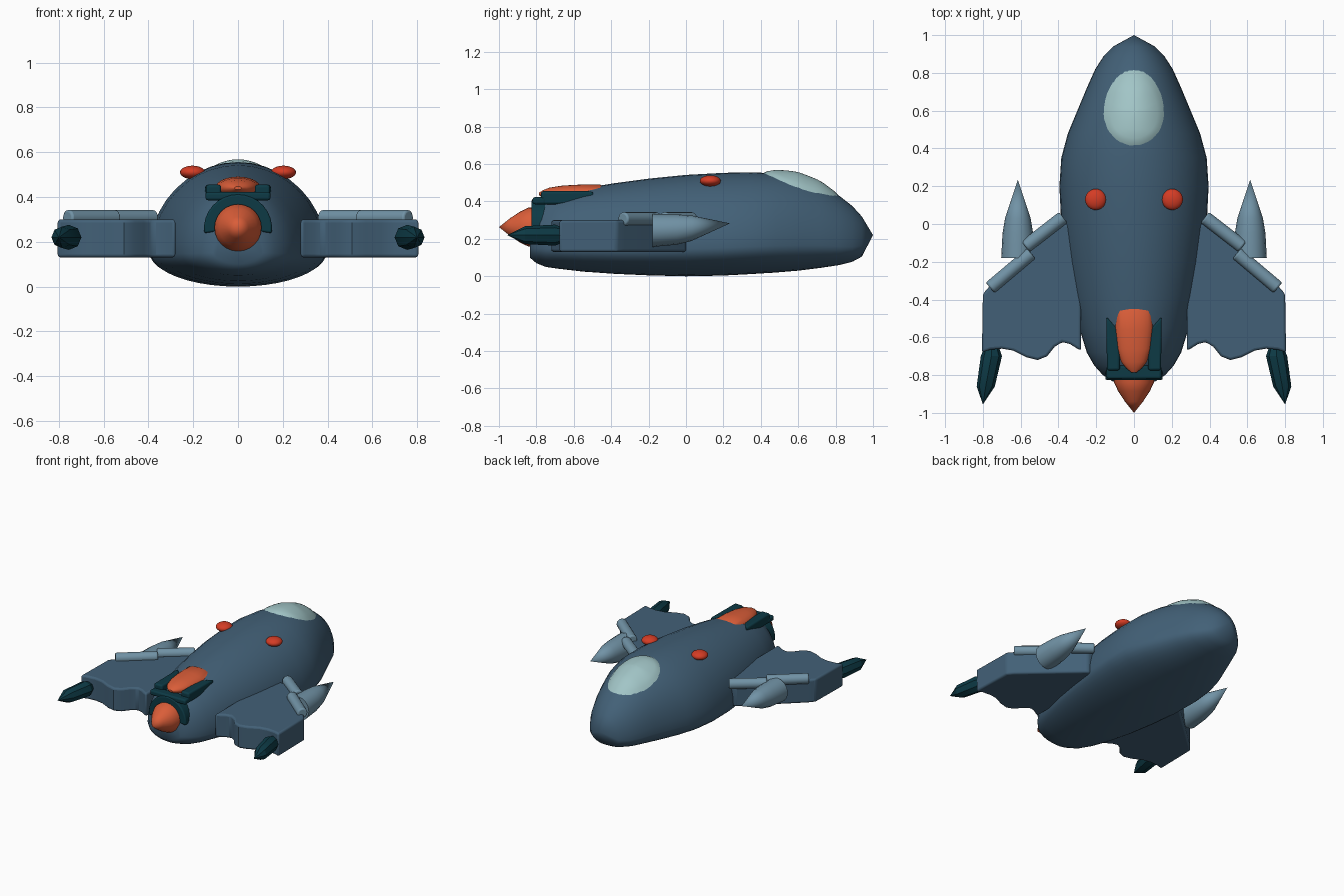
import bpy, bmesh, math
from mathutils import Vector, Matrix

if "Cube" in bpy.data.objects:
    bpy.data.objects.remove(bpy.data.objects["Cube"])


def material(name, rgb):
    m = bpy.data.materials.new(name)
    m.diffuse_color = (*rgb, 1)
    m.use_nodes = True
    m.node_tree.nodes["Principled BSDF"].inputs["Base Color"].default_value = m.diffuse_color
    return m


BLUE = material("hull_blue", (0.055, 0.118, 0.185))
STEEL = material("steel_blue", (0.165, 0.29, 0.38))
TEAL = material("dark_teal", (0.004, 0.042, 0.06))
ORANGE = material("orange", (0.70, 0.11, 0.04))
RED = material("red", (0.66, 0.045, 0.018))
GLASS = material("pale_glass", (0.36, 0.56, 0.57))


def finish(name, bm, mat, mirror=False, bevel=0, angle=35):
    bmesh.ops.recalc_face_normals(bm, faces=bm.faces)
    me = bpy.data.meshes.new(name)
    bm.to_mesh(me)
    bm.free()
    me.materials.append(mat)
    for p in me.polygons:
        p.use_smooth = True
    me.set_sharp_from_angle(angle=math.radians(angle))
    ob = bpy.data.objects.new(name, me)
    bpy.context.collection.objects.link(ob)
    if bevel:
        b = ob.modifiers.new("bevel", 'BEVEL')
        b.width, b.segments, b.limit_method = bevel, 3, 'ANGLE'
        b.angle_limit = math.radians(40)
    if mirror:
        ob.modifiers.new("mirror", 'MIRROR')
    return ob


def loft(rings):
    bm = bmesh.new()
    vs = [[bm.verts.new(p) for p in r] for r in rings]
    n = len(rings[0])
    for a, b in zip(vs, vs[1:]):
        for i in range(n):
            j = (i + 1) % n
            bm.faces.new((a[i], a[j], b[j], b[i]))
    bm.faces.new(vs[0])
    bm.faces.new(vs[-1][::-1])
    bmesh.ops.remove_doubles(bm, verts=bm.verts, dist=0.0005)
    return bm


def spindle(sections, sides, zscale=1.0):
    """Rings (x, y, z, radius) facing along y."""
    return loft([[(x + r * math.cos(2 * math.pi * i / sides), y,
                   z + r * zscale * math.sin(2 * math.pi * i / sides))
                  for i in range(sides)] for x, y, z, r in sections])


def prism(points, depth):
    """Polygon of 3D points pushed along a vector."""
    bm = bmesh.new()
    f = bm.faces.new([bm.verts.new(p) for p in points])
    res = bmesh.ops.extrude_face_region(bm, geom=[f])
    bmesh.ops.translate(bm, vec=depth, verts=[v for v in res["geom"] if isinstance(v, bmesh.types.BMVert)])
    return bm


# Hull: stations of (y, half width, bottom z, top z)
HULL = [(-0.835, 0.11, 0.10, 0.29), (-0.80, 0.165, 0.07, 0.365), (-0.75, 0.21, 0.05, 0.41),
        (-0.68, 0.25, 0.04, 0.44), (-0.55, 0.29, 0.025, 0.47), (-0.38, 0.33, 0.013, 0.498),
        (-0.2, 0.36, 0.005, 0.522), (0.0, 0.385, 0.0, 0.542), (0.2, 0.395, 0.004, 0.553),
        (0.35, 0.385, 0.012, 0.556), (0.48, 0.35, 0.02, 0.55), (0.6, 0.30, 0.03, 0.53),
        (0.72, 0.25, 0.045, 0.49), (0.82, 0.205, 0.06, 0.43), (0.89, 0.16, 0.078, 0.375),
        (0.94, 0.11, 0.105, 0.32), (1.0, 0.0, 0.22, 0.22)]


def mid(bottom, top):
    return bottom + 0.27 * (top - bottom)


def hull_top(x, y):
    for a, b in zip(HULL, HULL[1:]):
        if a[0] <= y <= b[0]:
            t = (y - a[0]) / (b[0] - a[0])
            w, lo, hi = (p + (q - p) * t for p, q in zip(a[1:], b[1:]))
            m = mid(lo, hi)
            return m + (hi - m) * math.sqrt(max(0, 1 - (x / w) ** 2))
    return 0.22


rings = []
for y, w, lo, hi in HULL:
    m, ring = mid(lo, hi), []
    for i in range(40):
        a = 2 * math.pi * i / 40
        s = math.sin(a)
        ring.append((w * math.cos(a), y, m + s * ((hi - m) if s > 0 else (m - lo))))
    rings.append(ring)
finish("hull", loft(rings), BLUE, angle=50)

# Canopy: egg-shaped bubble following the hull
bm = bmesh.new()
N, R = 40, 8
loops = []
for k in range(1, R + 1):
    r, loop = k / R, []
    for i in range(N):
        a = 2 * math.pi * i / N
        x = 0.165 * r * math.cos(a)
        s = math.sin(a)
        y = 0.585 + r * s * (0.24 if s > 0 else 0.175)
        loop.append(bm.verts.new((x, y, hull_top(x, y) + 0.024 * (1 - r * r) - (0.004 if k == R else -0.003))))
    loops.append(loop)
centre = bm.verts.new((0, 0.585, hull_top(0, 0.585) + 0.027))
for i in range(N):
    j = (i + 1) % N
    bm.faces.new((centre, loops[0][i], loops[0][j]))
    for a, b in zip(loops, loops[1:]):
        bm.faces.new((a[i], b[i], b[j], a[j]))
finish("canopy", bm, GLASS, angle=60)

# Red roof lamps
bm = bmesh.new()
bmesh.ops.create_uvsphere(bm, u_segments=24, v_segments=14, radius=1,
                          matrix=Matrix.Translation((0.203, 0.13, 0.51)) @ Matrix.Diagonal((0.056, 0.056, 0.03, 1)))
finish("roof_lamp", bm, RED, mirror=True)

# Wings: thick slab with a scalloped trailing edge
outline = [(0.28, 0.0), (0.40, 0.0), (0.765, -0.33), (0.80, -0.37), (0.805, -0.68), (0.76, -0.665),
           (0.70, -0.66), (0.64, -0.67), (0.57, -0.705), (0.51, -0.72), (0.46, -0.70),
           (0.42, -0.65), (0.38, -0.625), (0.34, -0.635), (0.30, -0.66), (0.28, -0.67)]
finish("wing", prism([(x, y, 0.13) for x, y in outline], (0, 0, 0.17)), BLUE, mirror=True, bevel=0.02)

# Wing-edge struts
for name, p, q in (("inner_strut", (0.375, 0.035, 0.307), (0.575, -0.12, 0.307)),
                   ("outer_strut", (0.545, -0.155, 0.307), (0.762, -0.338, 0.307))):
    p, q = Vector(p), Vector(q)
    d = q - p
    bm = bmesh.new()
    bmesh.ops.create_cone(bm, cap_ends=True, segments=16, radius1=0.036, radius2=0.036, depth=d.length,
                          matrix=Matrix.Translation((p + q) / 2) @ d.to_track_quat('Z', 'Y').to_matrix().to_4x4())
    finish(name, bm, STEEL, mirror=True, bevel=0.01)

# Pointed pods on the wings
finish("wing_pod", spindle([(0.615, -0.18, 0.245, 0.088), (0.615, -0.05, 0.25, 0.081),
                            (0.615, 0.03, 0.257, 0.068), (0.615, 0.235, 0.283, 0.0)], 16), STEEL, mirror=True)

# Wing-tip thrusters
finish("tip_thruster", spindle([(0.75, -0.55, 0.22, 0.0), (0.755, -0.70, 0.22, 0.056),
                                (0.785, -0.86, 0.22, 0.048), (0.80, -0.955, 0.22, 0.0)], 8),
       TEAL, mirror=True, angle=25)

# Engine flame cone
finish("engine_cone", spindle([(0, y, 0.263, r) for y, r in
                               ((-0.78, 0.105), (-0.84, 0.105), (-0.885, 0.084), (-0.94, 0.048), (-1.0, 0.0))], 24),
       ORANGE)

# Engine collar: open arch around the cone
arch = [(r * math.cos(a), -0.825, 0.26 + r * math.sin(a))
        for r, steps in ((0.152, range(17)), (0.10, range(16, -1, -1)))
        for a in (math.radians(-8 + 196 * i / 16) for i in steps)]
finish("engine_collar", prism(arch, (0, 0.10, 0)), TEAL, bevel=0.008)

# Rear intake frame: two pointed rails and a crossbar
rail = [(0.075, -0.775), (0.143, -0.775), (0.147, -0.49), (0.10, -0.54), (0.075, -0.56)]
finish("intake_rail", prism([(x, y, 0.385) for x, y in rail], (0, 0, 0.07)), TEAL, mirror=True, bevel=0.012)
bar = [(-0.145, -0.82), (0.145, -0.82), (0.145, -0.75), (-0.145, -0.75)]
finish("intake_crossbar", prism([(x, y, 0.385) for x, y in bar], (0, 0, 0.038)), TEAL, bevel=0.012)

# Orange intake fairing
finish("intake_fairing", spindle([(0, y, 0.44, r) for y, r in
                                  ((-0.785, 0.015), (-0.765, 0.04), (-0.73, 0.068), (-0.66, 0.09),
                                   (-0.56, 0.101), (-0.46, 0.102), (-0.43, 0.07))], 24, 0.5), ORANGE)
